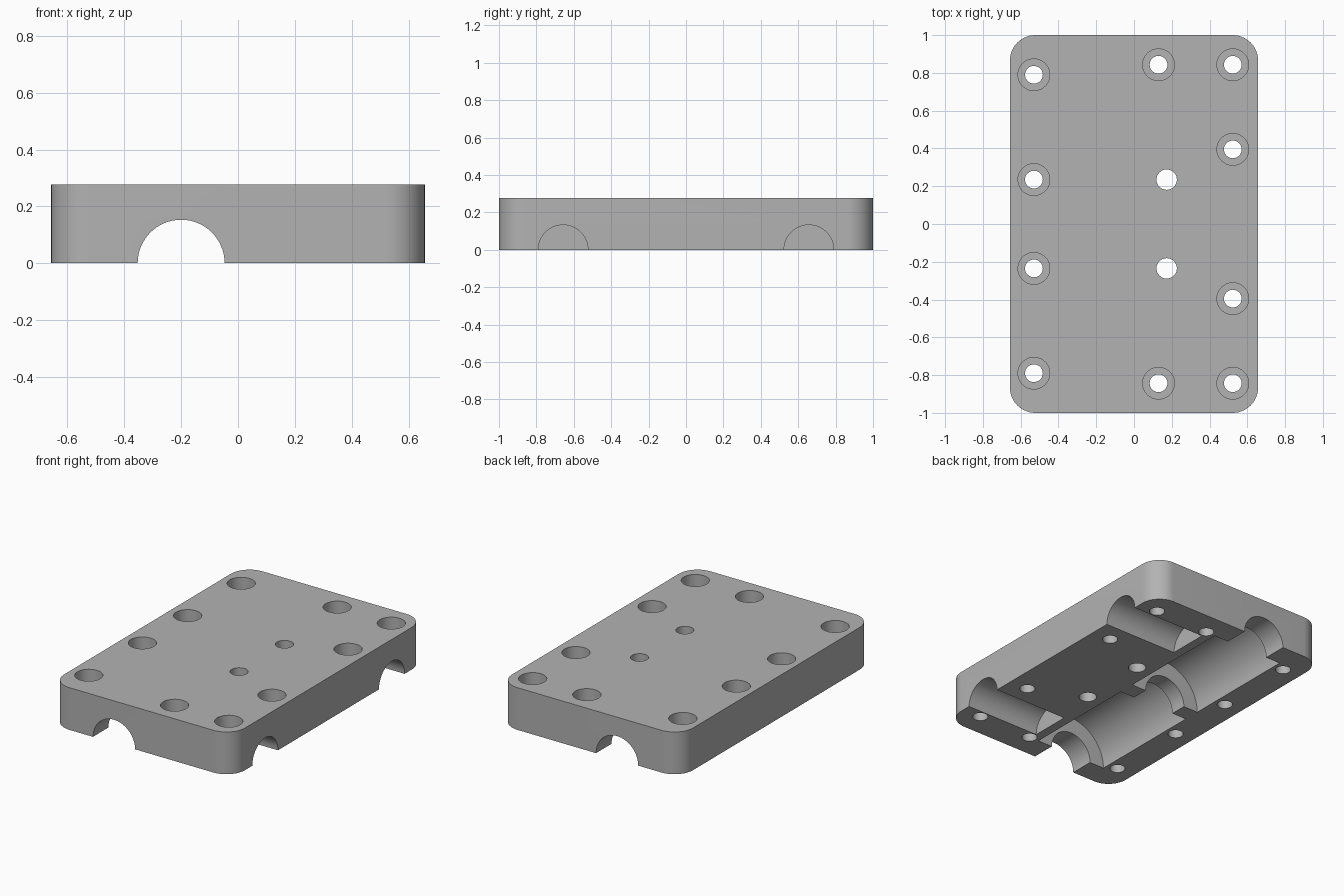
import bpy, bmesh, math
from mathutils import Matrix

if "Cube" in bpy.data.objects:
    bpy.data.objects.remove(bpy.data.objects["Cube"], do_unlink=True)

HALF_X, HALF_Y, HEIGHT, CORNER = 0.657, 1.0, 0.277, 0.135

grey = bpy.data.materials.new("plain grey")
grey.use_nodes = True
colour = (0.45, 0.45, 0.45, 1)
grey.diffuse_color = colour
grey.node_tree.nodes["Principled BSDF"].inputs["Base Color"].default_value = colour


def make_object(name, bm):
    mesh = bpy.data.meshes.new(name)
    bmesh.ops.recalc_face_normals(bm, faces=bm.faces)
    bm.to_mesh(mesh)
    bm.free()
    obj = bpy.data.objects.new(name, mesh)
    bpy.context.collection.objects.link(obj)
    mesh.materials.append(grey)
    return obj


# Block with rounded upright corners
bm = bmesh.new()
bmesh.ops.create_cube(bm, size=1)
bmesh.ops.scale(bm, vec=(2 * HALF_X, 2 * HALF_Y, HEIGHT), verts=bm.verts)
bmesh.ops.translate(bm, vec=(0, 0, HEIGHT / 2), verts=bm.verts)
upright = [e for e in bm.edges if abs(e.verts[0].co.z - e.verts[1].co.z) > 0.1]
bmesh.ops.bevel(bm, geom=upright, offset=CORNER, segments=14, profile=0.5, affect='EDGES')
block = make_object("bearing_block", bm)
bpy.context.view_layer.objects.active = block
block.select_set(True)


def cut(axis, start, end, radius, segments=64):
    """Remove a round bore that runs along an axis from start to end."""
    bm = bmesh.new()
    bmesh.ops.create_cone(bm, cap_ends=True, segments=segments, radius1=radius,
                          radius2=radius, depth=end["xyz".index(axis)] - start["xyz".index(axis)])
    turn = {"x": Matrix.Rotation(math.pi / 2, 4, 'Y'),
            "y": Matrix.Rotation(math.pi / 2, 4, 'X'),
            "z": Matrix.Identity(4)}[axis]
    middle = [(a + b) / 2 for a, b in zip(start, end)]
    bmesh.ops.transform(bm, matrix=Matrix.Translation(middle) @ turn, verts=bm.verts)
    cutter = make_object("bore_cutter", bm)
    cutter.hide_render = True
    mod = block.modifiers.new("bore", 'BOOLEAN')
    mod.operation, mod.solver, mod.object = 'DIFFERENCE', 'EXACT', cutter
    bpy.ops.object.modifier_apply(modifier=mod.name)
    bpy.data.objects.remove(cutter, do_unlink=True)


# Long shaft bore with a wide pocket on each side of the middle rib
SHAFT_X = -0.2
cut("y", (SHAFT_X, -1.1, 0), (SHAFT_X, 1.1, 0), 0.153)
for low, high in ((-0.84, -0.055), (0.055, 0.84)):
    cut("y", (SHAFT_X, low, 0), (SHAFT_X, high, 0), 0.26)

# Blind cross bores in the side wall
for y in (-0.657, 0.657):
    cut("x", (0.12, y, 0), (0.8, y, 0), 0.133)

# Counterbored screw holes and two plain holes
for side in (-1, 1):
    for x, y in ((-0.53, 0.79), (-0.53, 0.235), (0.13, 0.843), (0.523, 0.843), (0.523, 0.395)):
        cut("z", (x, side * y, -0.1), (x, side * y, 0.4), 0.047, 32)
        cut("z", (x, side * y, 0.147), (x, side * y, 0.4), 0.084, 48)
    cut("z", (0.173, side * 0.235, -0.1), (0.173, side * 0.235, 0.4), 0.054, 32)

bpy.ops.object.shade_smooth_by_angle(angle=math.radians(30))
